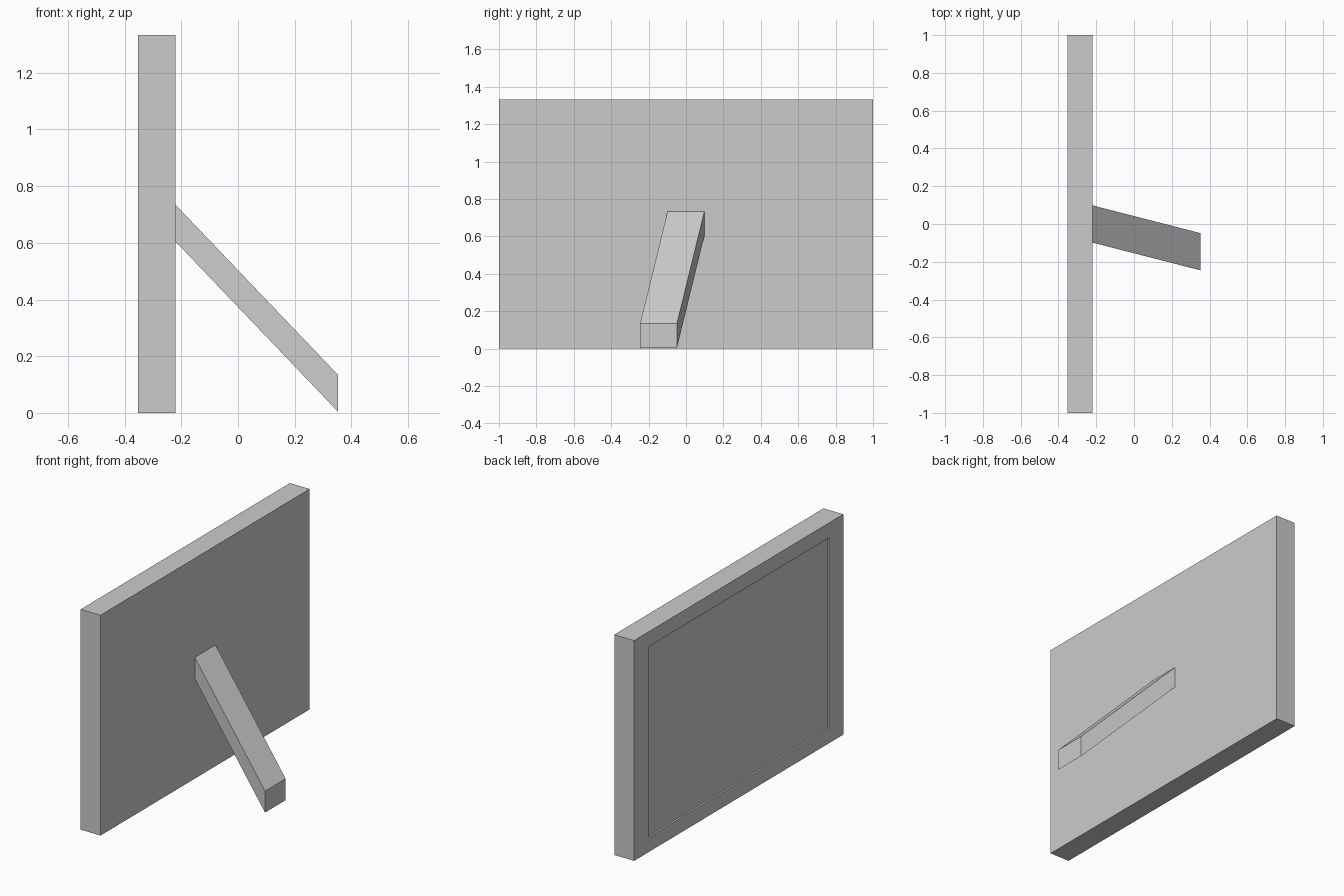
import bpy, bmesh
from mathutils import Vector

if "Cube" in bpy.data.objects:
    bpy.data.objects.remove(bpy.data.objects["Cube"])

X_BACK, X_FRONT, X_END = -0.353, -0.22, 0.353


def finish(bm, name):
    bmesh.ops.recalc_face_normals(bm, faces=bm.faces)
    mesh = bpy.data.meshes.new(name)
    bm.to_mesh(mesh)
    bm.free()
    obj = bpy.data.objects.new(name, mesh)
    bpy.context.collection.objects.link(obj)
    return obj


def slanted_bar(bm, start, end, width, height):
    """Box sheared from one vertical end rectangle to another."""
    bmesh.ops.create_cube(bm, size=1)
    for v in bm.verts:
        base = Vector(start if v.co.x < 0 else end)
        v.co = base + Vector((0, v.co.y * width, v.co.z * height))


# Frame panel with a shallow picture recess on the -x side
bm = bmesh.new()
slanted_bar(bm, (X_BACK, 0, 0.6667), (X_FRONT, 0, 0.6667), 2.0, 1.3333)
bm.normal_update()
picture = min(bm.faces, key=lambda f: f.calc_center_median().x)
bmesh.ops.inset_individual(bm, faces=[picture], thickness=0.05)
center = Vector((X_BACK, 0, 0.6667))
for v in picture.verts:
    side = 1 if v.co.y > 0 else -1
    up = 1 if v.co.z > center.z else -1
    v.co = center + Vector((0, side * 0.864, up * 0.576))
walls = bmesh.ops.extrude_discrete_faces(bm, faces=[picture])["faces"]
bmesh.ops.translate(bm, verts=walls[0].verts, vec=(0.011, 0, 0))
finish(bm, "picture_frame")

# Slanted support leg on the other side
bm = bmesh.new()
slanted_bar(bm, (X_FRONT, 0, 0.669), (X_END, -0.147, 0.069), 0.197, 0.13)
finish(bm, "support_leg")
